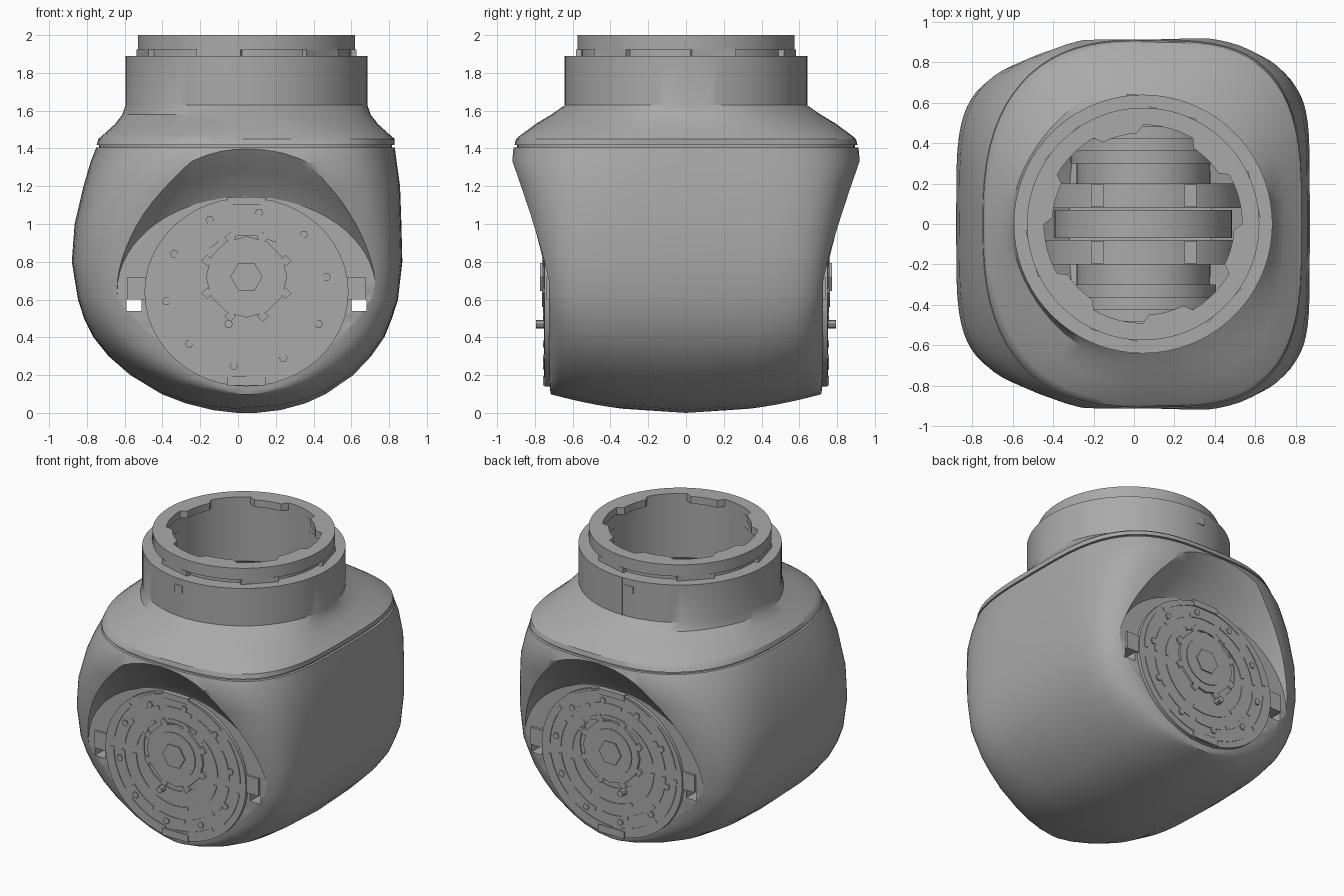
import bpy, bmesh, math
from mathutils import Matrix

old = bpy.data.objects.get("Cube")
if old:
    bpy.data.objects.remove(old, do_unlink=True)

CX = 0.045      # shared axis of neck and hubs
HUB_Z = 0.72

mat = bpy.data.materials.new("plain grey")
mat.use_nodes = True
GREY = (0.4, 0.4, 0.4, 1)
mat.diffuse_color = GREY
mat.node_tree.nodes["Principled BSDF"].inputs["Base Color"].default_value = GREY


def smooth(ob, angle):
    bpy.ops.object.select_all(action='DESELECT')
    ob.select_set(True)
    bpy.context.view_layer.objects.active = ob
    bpy.ops.object.shade_smooth_by_angle(angle=math.radians(angle))


def finish(name, bm):
    bmesh.ops.recalc_face_normals(bm, faces=bm.faces)
    me = bpy.data.meshes.new(name)
    bm.to_mesh(me)
    bm.free()
    me.materials.append(mat)
    ob = bpy.data.objects.new(name, me)
    bpy.context.collection.objects.link(ob)
    smooth(ob, 30)
    return ob


def strip_cap(bm, ring):
    """Close a ring with strips across x, so a crowned end stays clean."""
    n = len(ring)
    for i in range(-n // 4, n // 4):
        ids = [i % n, (i + 1) % n, (n // 2 - i - 1) % n, (n // 2 - i) % n]
        bm.faces.new([ring[k] for k in dict.fromkeys(ids)])


def loft(name, rings, closed=False):
    """Skin a list of equally long point rings; cap the ends or join them."""
    bm = bmesh.new()
    vs = [[bm.verts.new(p) for p in ring] for ring in rings]
    n = len(vs[0])
    pairs = list(zip(vs, vs[1:])) + ([(vs[-1], vs[0])] if closed else [])
    for a, b in pairs:
        for i in range(n):
            j = (i + 1) % n
            bm.faces.new((a[i], a[j], b[j], b[i]))
    if not closed:
        for ring in (vs[0], vs[-1]):
            if n % 4:
                bm.faces.new(ring)
            else:
                strip_cap(bm, ring)
    return finish(name, bm)


def section(z, cx, w, d, n, count=72):
    """Superellipse ring, rounder on the right side, with a crowned underside."""
    pts = []
    for i in range(count):
        t = 2 * math.pi * i / count
        c, s = math.cos(t), math.sin(t)
        e = n if n == 2 else n * (0.82 if c < 0 else 1.08)
        x = math.copysign(abs(c) ** (2 / e), c) * w
        y = math.copysign(abs(s) ** (2 / e), s) * d
        pts.append((cx + x, y, z + 0.1 * (y / 0.72) ** 2 * max(0, 1 - z / 0.6)))
    return pts


def upright(y, rx, rz, z, x=CX, sides=48):
    """Ellipse ring facing along y."""
    return [(x + rx * math.cos(math.tau * i / sides), y,
             z + rz * math.sin(math.tau * i / sides)) for i in range(sides)]


def drum(name, y0, y1, r, z=HUB_Z, x=CX, sides=48, sx=1.0):
    return loft(name, [upright(y, r * sx, r, z, x, sides) for y in (y0, y1)])


def box(name, x, y, z, sx, sy, sz):
    bm = bmesh.new()
    bmesh.ops.create_cube(bm, size=1, matrix=Matrix.Translation((x, y, z)) @ Matrix.Diagonal((sx, sy, sz, 1)))
    return finish(name, bm)


def cut(target, cutter):
    m = target.modifiers.new("cut", 'BOOLEAN')
    m.operation, m.solver, m.object = 'DIFFERENCE', 'EXACT', cutter
    bpy.context.view_layer.objects.active = target
    bpy.ops.object.modifier_apply(modifier=m.name)
    bpy.data.objects.remove(cutter, do_unlink=True)


# Housing: outer skin up to the neck, then the hollow inside back down
outer = [
    (0.0, CX, 0.05, 0.715, 8), (0.015, CX, 0.18, 0.718, 7), (0.05, 0.04, 0.315, 0.722, 6.5),
    (0.1, 0.03, 0.435, 0.725, 6), (0.2, 0.02, 0.59, 0.73, 6), (0.3, 0.01, 0.695, 0.735, 6),
    (0.4, 0.005, 0.77, 0.742, 6), (0.5, 0, 0.815, 0.753, 6), (0.6, 0, 0.847, 0.766, 6),
    (0.8, -0.005, 0.875, 0.797, 5.4), (1.0, 0, 0.865, 0.84, 4.8), (1.2, 0.02, 0.838, 0.89, 4),
    (1.33, 0.03, 0.81, 0.93, 3.3), (1.405, 0.04, 0.79, 0.912, 3.1), (1.406, 0.04, 0.775, 0.895, 3.1),
    (1.418, 0.04, 0.775, 0.895, 3.1), (1.419, 0.04, 0.788, 0.908, 3.1), (1.45, CX, 0.785, 0.9, 3),
    (1.467, CX, 0.765, 0.88, 3), (1.53, CX, 0.695, 0.795, 2.6), (1.58, CX, 0.657, 0.712, 2.2),
    (1.63, CX, 0.64, 0.64, 2), (1.89, CX, 0.64, 0.64, 2),
]
inner = [
    (1.89, CX, 0.5, 0.5, 2), (1.55, CX, 0.5, 0.5, 2), (1.38, 0.04, 0.6, 0.62, 3),
    (0.9, 0, 0.7, 0.62, 4), (0.4, 0, 0.6, 0.6, 4), (0.2, 0.03, 0.35, 0.58, 4),
]
body = loft("housing", [section(*p) for p in outer + inner])

# Pads on both ends, scooped gently upward into the flare, and the slots beside them
scoop = [
    (0.725, 0.685, 0.5, 0.645), (0.755, 0.69, 0.545, 0.65), (0.82, 0.7, 0.61, 0.67),
    (0.88, 0.71, 0.67, 0.68), (0.915, 0.715, 0.72, 0.68), (1.0, 0.72, 0.82, 0.68),
]
for s in (-1, 1):
    cut(body, loft("pad_cutter", [upright(s * y, rx, rz, z, sides=64) for y, rx, rz, z in scoop]))
for side in (-1, 1):
    cut(body, box("slot_cutter", CX + side * 0.595, 0, 0.57, 0.08, 2.2, 0.06))
smooth(body, 35)


# Collar: ring with a castellated lip standing on the neck
def collar_ring(r, z, notch=0.0):
    pts = []
    for i in range(96):
        t = math.tau * i / 96
        q = r + (notch if i % 16 < 9 else 0)
        pts.append((CX + q * math.cos(t), q * math.sin(t), z))
    return pts


loft("collar", [collar_ring(0.55, 1.86), collar_ring(0.55, 1.92), collar_ring(0.575, 1.92),
                collar_ring(0.575, 2.0), collar_ring(0.45, 2.0, 0.04), collar_ring(0.45, 1.95, 0.04),
                collar_ring(0.495, 1.95), collar_ring(0.495, 1.86)], closed=True)
for i in range(6):
    a = math.radians(60 * i + 15)
    ob = box("collar_lug", 0, 0, 0, 0.03, 0.24, 0.035)
    ob.location = (CX + 0.555 * math.cos(a), 0.555 * math.sin(a), 1.906)
    ob.rotation_euler.z = a

# Joint covers, markers and drives on both ends
for s in (-1, 1):
    box("neck_marker", -0.01, s * 0.636, 1.82, 0.06, 0.01, 0.05)
    box("neck_seam", CX, s * 0.638, 1.76, 0.008, 0.008, 0.26)

    def plate(name, y, r, z=HUB_Z, x=CX, sides=48, sx=1.0):
        return drum(name, s * 0.70, s * y, r, z, x, sides, sx)

    cover = plate("joint_cover", 0.748, 0.5, z=0.64, sx=1.08)
    cut(cover, drum("groove_cutter", s * 0.742, s * 0.8, 0.245))
    smooth(cover, 30)
    for side in (-1, 1):
        box("cover_ear", CX + side * 0.58, s * 0.722, 0.66, 0.1, 0.035, 0.12)
    for z, h in ((1.12, 0.04), (0.17, 0.05)):
        box("cover_key", CX, s * 0.738, z, 0.2, 0.04, h)

    # Raised concentric bands, split into arcs
    for radius, parts in ((0.45, 8), (0.37, 10), (0.285, 6)):
        for k in range(parts):
            rings = []
            for i in range(9):
                t = math.tau * (k + 0.8 * i / 8) / parts
                rings.append([(CX + 1.05 * r * math.cos(t), s * y, 0.655 + r * math.sin(t))
                              for r, y in ((radius, 0.74), (radius, 0.753),
                                           (radius + 0.025, 0.753), (radius + 0.025, 0.74))])
            loft("cover_band", rings)

    # Hub: toothed ring, boss and six-sided cap
    plate("hub_ring", 0.757, 0.215, sides=12)
    plate("hub_boss", 0.763, 0.16, sides=24)
    plate("hub_cap", 0.772, 0.085, sides=6)
    for k in range(8):
        a = math.tau * (k + 0.5) / 8
        plate("hub_tooth", 0.757, 0.03, x=CX + 0.225 * math.cos(a), z=HUB_Z + 0.225 * math.sin(a), sides=4)

    # Screws around the cover, and the small locating pin
    for k in range(10):
        a = math.tau * (k + 0.25) / 10
        plate("cover_screw", 0.757, 0.022, x=CX + 0.43 * math.cos(a), z=0.655 + 0.41 * math.sin(a), sides=6)
    plate("locating_pin", 0.795, 0.022, x=-0.05, z=0.47, sides=8)

    # Stepped drive drums behind the cover
    for i in range(5):
        drum("drive_step", s * (0.30 + 0.06 * i), s * (0.36 + 0.06 * i), 0.36 + 0.03 * i)
    drum("drive_drum", s * 0.08, s * 0.2, 0.5)
    drum("drive_neck", s * 0.2, s * 0.3, 0.33)
    for x in (-0.18, 0.28):
        box("drum_rib", x, s * 0.14, 1.22, 0.06, 0.11, 0.04)

drum("drive_shaft", -0.07, 0.07, 0.44)
